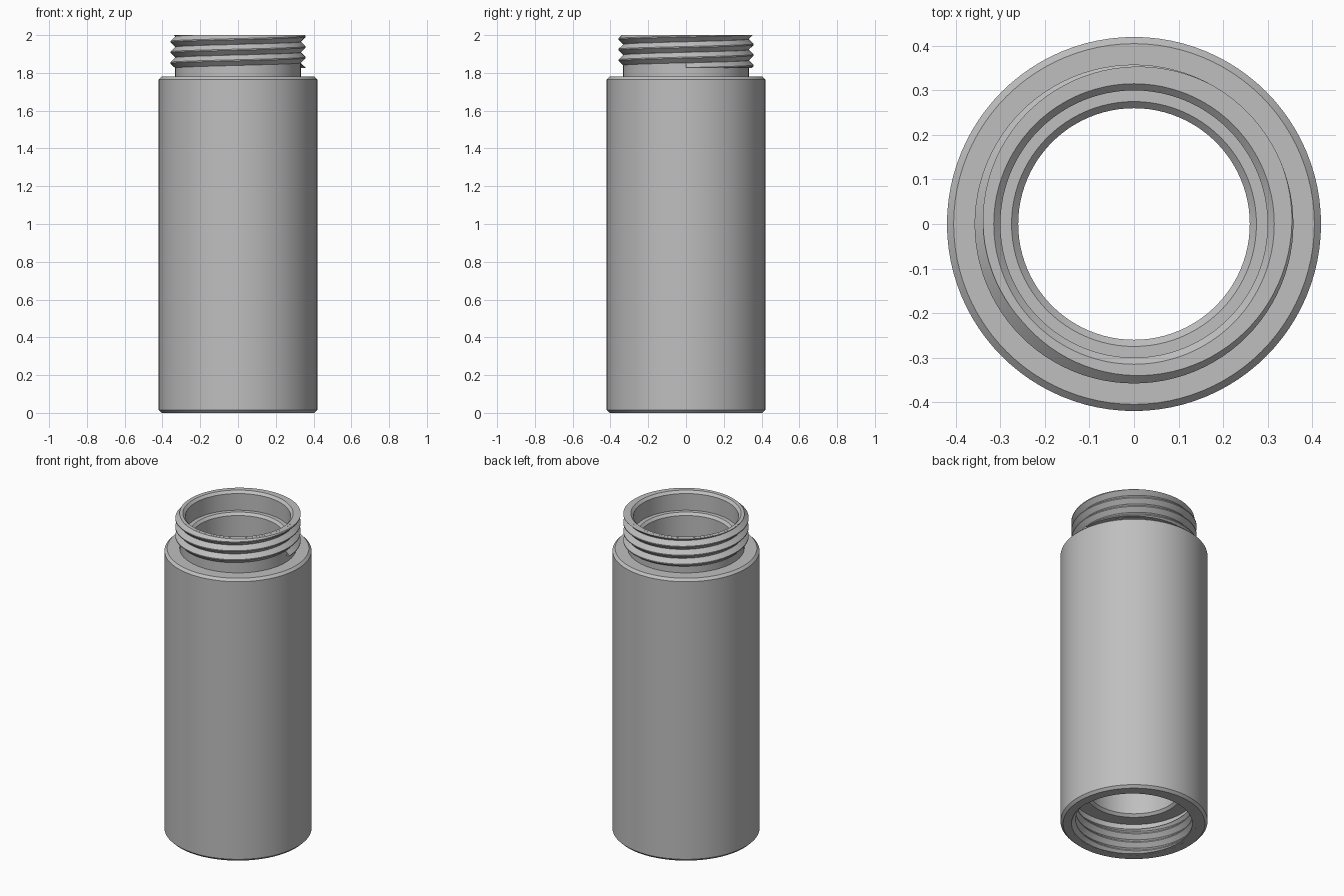
import bpy, bmesh, math

cube = bpy.data.objects.get("Cube")
if cube:
    bpy.data.objects.remove(cube, do_unlink=True)

SEGMENTS = 96
PITCH = 0.056

metal = bpy.data.materials.new("grey metal")
metal.use_nodes = True
grey = (0.52, 0.52, 0.52, 1)
metal.diffuse_color = grey
metal.node_tree.nodes["Principled BSDF"].inputs["Base Color"].default_value = grey


def ring_point(bm, radius, angle, z):
    return bm.verts.new((radius * math.cos(angle), radius * math.sin(angle), z))


def finish(bm, name):
    mesh = bpy.data.meshes.new(name)
    bm.to_mesh(mesh)
    bm.free()
    mesh.materials.append(metal)
    obj = bpy.data.objects.new(name, mesh)
    bpy.context.collection.objects.link(obj)
    bpy.ops.object.select_all(action="DESELECT")
    obj.select_set(True)
    bpy.context.view_layer.objects.active = obj
    bpy.ops.object.shade_smooth_by_angle(angle=math.radians(25))
    return obj


def lathe(name, profile):
    """Revolve a closed (radius, z) outline about the z axis."""
    bm = bmesh.new()
    rings = [[ring_point(bm, r, 2 * math.pi * s / SEGMENTS, z) for r, z in profile]
             for s in range(SEGMENTS)]
    count = len(profile)
    for s in range(SEGMENTS):
        a, b = rings[s], rings[(s + 1) % SEGMENTS]
        for i in range(count):
            j = (i + 1) % count
            bm.faces.new((a[i], b[i], b[j], a[j]))
    bmesh.ops.recalc_face_normals(bm, faces=bm.faces)
    return finish(bm, name)


def thread(name, root, crest, low, high, start):
    """Sweep a V ridge along a helix, trimmed flat at both ends."""
    half, flat = PITCH / 2, 0.003
    bm = bmesh.new()
    sections = []
    steps = math.ceil((high + half - start) / PITCH * SEGMENTS)
    for s in range(steps + 1):
        centre = start + PITCH * s / SEGMENTS
        angle = 2 * math.pi * s / SEGMENTS
        section = []
        for k, offset in enumerate((-half, -half, -flat, flat, half, half)):
            z = min(max(centre + offset, low), high)
            rise = min(1, max(0, (half - abs(z - centre)) / (half - flat)))
            radius = root if k in (0, 5) else root + (crest - root) * rise
            section.append(ring_point(bm, radius, angle, z))
        sections.append(section)
    for a, b in zip(sections, sections[1:]):
        for i in range(5):
            quad = (a[i], b[i], b[i + 1], a[i + 1])
            bm.faces.new(quad if crest > root else quad[::-1])
    bmesh.ops.remove_doubles(bm, verts=bm.verts, dist=0.00002)
    bmesh.ops.dissolve_degenerate(bm, edges=bm.edges, dist=0.00002)
    return finish(bm, name)


# Hollow body with chamfered shoulders, neck, counterbore and socket
lathe("tube_body", [
    (0.357, 0), (0.405, 0), (0.42, 0.015), (0.42, 1.765), (0.405, 1.78),
    (0.333, 1.78), (0.333, 2), (0.315, 2), (0.30, 1.985),
    (0.30, 1.88), (0.275, 1.88), (0.26, 1.865),
    (0.26, 0.215), (0.275, 0.2), (0.357, 0.2),
])

# Thread around the neck
thread("neck_thread", 0.3325, 0.358, 1.825, 1.9995, 1.825)

# Matching thread inside the bottom socket
thread("socket_thread", 0.3575, 0.333, 0.0005, 0.165, -0.02)
